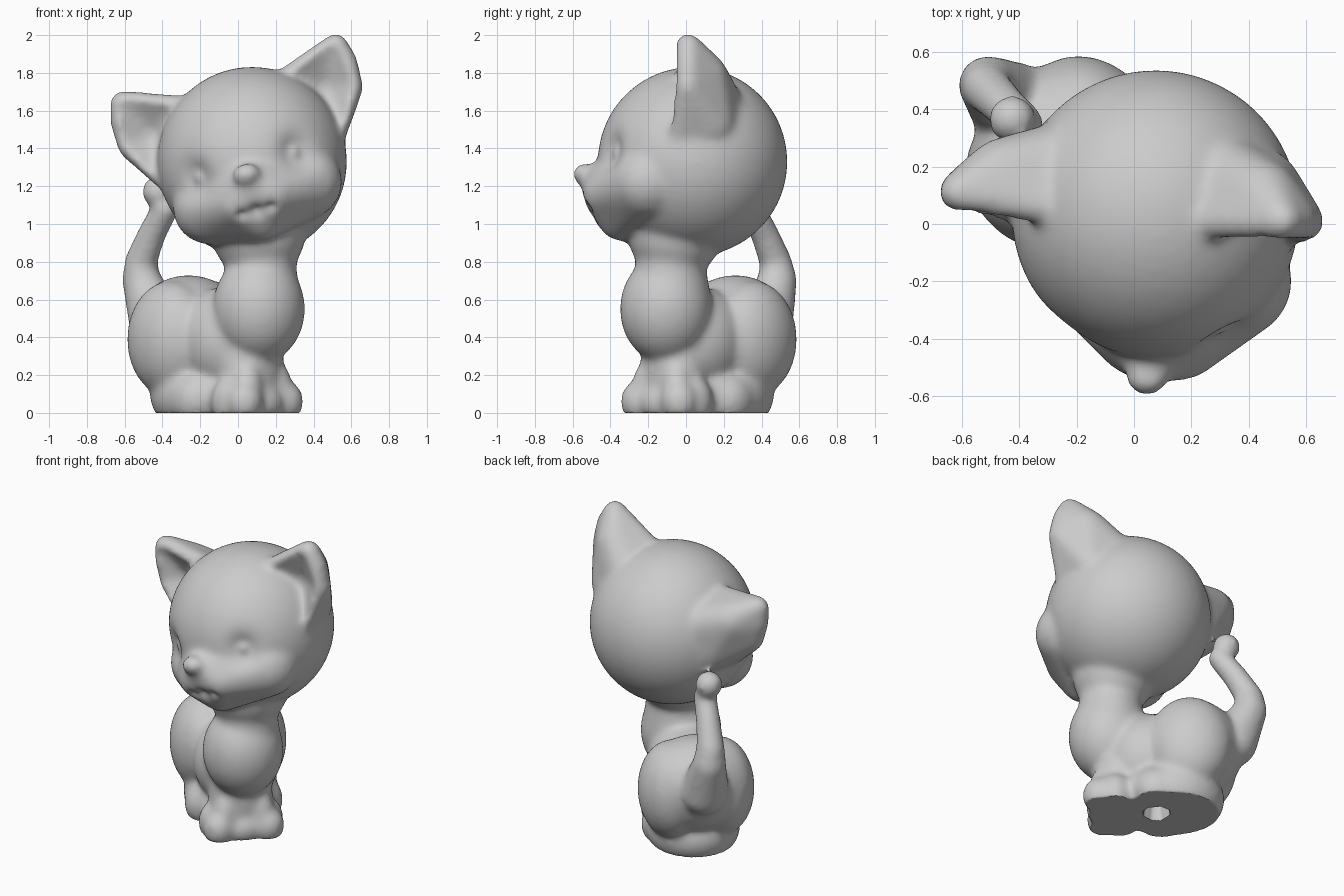
import bpy, bmesh
from math import radians, exp
from mathutils import Matrix, Vector

if "Cube" in bpy.data.objects:
    bpy.data.objects.remove(bpy.data.objects["Cube"])

T = Matrix.Translation
WORLD = Matrix.Identity(4)
BODY = Matrix.Rotation(radians(45), 4, 'Z')            # body sits on the diagonal
HEAD = (T((0.075, 0.035, 1.33)) @ Matrix.Rotation(radians(-5), 4, 'Z')
        @ Matrix.Rotation(radians(-15), 4, 'Y'))       # head turned and tilted


def unit_sphere(level):
    bm = bmesh.new()
    bmesh.ops.create_icosphere(bm, subdivisions=level, radius=1)
    vs = [v.co.copy() for v in bm.verts]
    fs = [[v.index for v in f.verts] for f in bm.faces]
    bm.free()
    return vs, fs


FINE, COARSE = unit_sphere(4), unit_sphere(3)
verts, faces = [], []                                  # collected solid parts


def ball(frame, c, r, template=FINE):
    """Ellipsoid at c (in a local frame); r is a radius or three radii."""
    r = (r, r, r) if isinstance(r, (int, float)) else r
    m = frame @ T(c) @ Matrix.Diagonal((*r, 1))
    base = len(verts)
    verts.extend(m @ v for v in template[0])
    faces.extend([i + base for i in f] for f in template[1])


def pair(frame, c, r):
    for s in (-1, 1):
        ball(frame, (s * c[0], c[1], c[2]), r)


def chain(frame, pts, steps=6):
    """Tapering tube through (x, y, z, radius) points."""
    for a, b in zip(pts, pts[1:]):
        for i in range(steps + 1):
            p = Vector(a).lerp(Vector(b), i / steps)
            ball(frame, p[:3], p[3], COARSE)


def link(name, mesh):
    obj = bpy.data.objects.new(name, mesh)
    bpy.context.collection.objects.link(obj)
    return obj


def hull(name, side, pts):
    """Convex skin stretched over balls given as (x, y, z, radius) on the head."""
    bm = bmesh.new()
    for x, y, z, r in pts:
        for v in COARSE[0]:
            bm.verts.new(HEAD @ (Vector((side * x, y, z)) + v * r))
    bmesh.ops.convex_hull(bm, input=bm.verts)
    bmesh.ops.delete(bm, geom=[v for v in bm.verts if not v.link_faces], context='VERTS')
    bmesh.ops.recalc_face_normals(bm, faces=bm.faces)
    mesh = bpy.data.meshes.new(name)
    bm.to_mesh(mesh)
    bm.free()
    return link(name, mesh)


def bake(obj):
    bpy.context.view_layer.update()
    dg = bpy.context.evaluated_depsgraph_get()
    mesh = bpy.data.meshes.new_from_object(obj.evaluated_get(dg))
    obj.modifiers.clear()
    obj.data = mesh
    return mesh


def collect(obj, cutter=None):
    """Add an object's (optionally hollowed) skin to the solid parts."""
    if cutter:
        m = obj.modifiers.new("hollow", 'BOOLEAN')
        m.operation, m.solver, m.object = 'DIFFERENCE', 'EXACT', cutter
    mesh, base = bake(obj), len(verts)
    verts.extend(v.co.copy() for v in mesh.vertices)
    faces.extend([i + base for i in p.vertices] for p in mesh.polygons)
    for o in filter(None, (obj, cutter)):
        bpy.data.objects.remove(o)


# Neck, chest and front legs
chain(WORLD, [(0.115, -0.085, 0.6, 0.22), (0.122, -0.082, 0.75, 0.19),
              (0.12, -0.075, 0.85, 0.19), (0.11, -0.06, 0.95, 0.25)])
ball(WORLD, (0.11, -0.105, 0.55), (0.245, 0.245, 0.29))
ball(BODY, (0, -0.095, 0.2), (0.195, 0.155, 0.42))
pair(BODY, (0.11, -0.18, 0.08), (0.09, 0.09, 0.2))
pair(BODY, (0.15, -0.2, 0.06), (0.1, 0.1, 0.115))
pair(BODY, (0.17, -0.1, 0.06), (0.09, 0.1, 0.13))
ball(BODY, (0, -0.19, 0.05), (0.12, 0.1, 0.1))

# Back, rump, haunches, base and hind feet
ball(BODY, (0, 0.08, 0.38), (0.26, 0.28, 0.29))
ball(BODY, (0, 0.37, 0.43), (0.34, 0.285, 0.3))
pair(BODY, (0.15, 0.35, 0.39), (0.205, 0.26, 0.31))
ball(BODY, (0, 0.22, 0.09), (0.29, 0.33, 0.22))
pair(BODY, (0.2, 0.15, 0.07), (0.1, 0.13, 0.13))

# Tail with ball tip
chain(WORLD, [(-0.43, 0.42, 0.48, 0.15), (-0.51, 0.485, 0.7, 0.105),
              (-0.515, 0.475, 0.8, 0.087), (-0.455, 0.415, 0.95, 0.077),
              (-0.385, 0.35, 1.08, 0.072)])
ball(WORLD, (-0.425, 0.365, 1.17), 0.085)

# Head, cheeks and muzzle as one skin, nose
ball(HEAD, (0, 0, 0), 0.503)
collect(hull("muzzle", 1, [(0, -0.465, -0.12, 0.125), (0.09, -0.45, -0.2, 0.12),
                           (-0.09, -0.45, -0.2, 0.12), (0, -0.38, -0.32, 0.11),
                           (0.26, -0.21, -0.18, 0.2), (-0.26, -0.21, -0.18, 0.2)]))
ball(HEAD, (0, -0.575, -0.07), (0.075, 0.06, 0.06))

# Ears: skinned cones with a hollowed front
EAR = [(0.585, 0.015, 0.475, 0.07), (0.61, 0.02, 0.38, 0.07), (0.6, 0.02, 0.25, 0.075),
       (0.28, -0.01, 0.37, 0.065), (0.44, -0.04, 0.0, 0.065), (0.47, 0.09, 0.34, 0.13),
       (0.3, 0.13, 0.22, 0.16), (0.4, 0.12, 0.1, 0.14)]
HOLLOW = [(0.56, -0.1, 0.44, 0.07), (0.57, -0.1, 0.28, 0.08), (0.37, -0.1, 0.34, 0.07),
          (0.47, -0.12, 0.1, 0.08), (0.48, -0.04, 0.28, 0.07)]
for s in (-1, 1):
    collect(hull("ear", s, EAR), hull("ear_hollow", s, HOLLOW))

# Fuse everything into one soft moulded skin
mesh = bpy.data.meshes.new("sitting_kitten")
mesh.from_pydata(verts, [], faces)
kitten = link("sitting_kitten", mesh)
m = kitten.modifiers.new("fuse", 'REMESH')
m.mode, m.voxel_size = 'VOXEL', 0.016
m = kitten.modifiers.new("soften", 'SMOOTH')
m.factor, m.iterations = 0.5, 24
mesh = bake(kitten)

# Face details: eye sockets, closed lids and mouth (centre, reach, depth)
DENTS = [(Vector((0, -0.54, -0.27)), 0.06, 0.03)]
for s in (-1, 1):
    DENTS += [(Vector((s * 0.28, -0.41, -0.01)), 0.13, 0.045),
              (Vector((s * 0.28, -0.41, -0.02)), 0.055, -0.02),
              (Vector((s * 0.08, -0.54, -0.27)), 0.045, 0.02)]
inv = HEAD.inverted()
moved = []
for v in mesh.vertices:
    co, p = v.co.copy(), inv @ v.co
    if p.y < -0.2 and p.z > -0.5:
        co -= v.normal * sum(depth * exp(-2 * (p - c).length_squared / r ** 2)
                             for c, r, depth in DENTS)
    # Flat underside with a small vent hole
    if co.z < 0:
        vent = (co.xy - Vector((-0.09, 0.1))).length < 0.075
        co.z = 0.1 if vent else 0.0
    moved.append(co)
for v, co in zip(mesh.vertices, moved):
    v.co = co
mesh.update()
mesh.shade_smooth()
mesh.set_sharp_from_angle(angle=radians(50))
